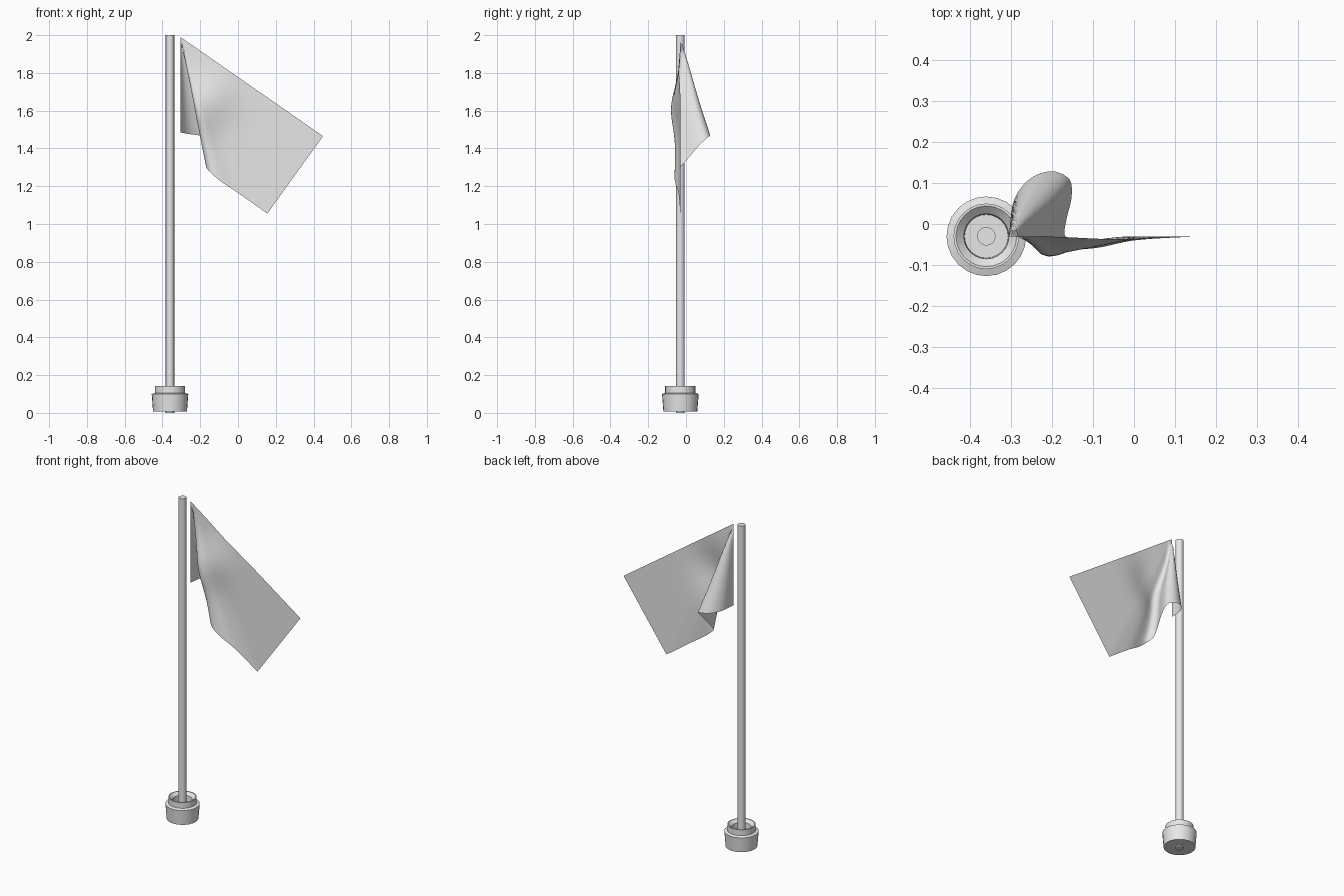
import bpy, bmesh, math
from mathutils import Vector

if "Cube" in bpy.data.objects:
    bpy.data.objects.remove(bpy.data.objects["Cube"])

grey = bpy.data.materials.new("light grey")
grey.diffuse_color = (0.8, 0.8, 0.8, 1)
grey.use_nodes = True
grey.node_tree.nodes["Principled BSDF"].inputs["Base Color"].default_value = grey.diffuse_color
CX, CY = -0.36, -0.03


def finish(name, bm, angle=35):
    me = bpy.data.meshes.new(name)
    bm.to_mesh(me)
    bm.free()
    ob = bpy.data.objects.new(name, me)
    bpy.context.collection.objects.link(ob)
    me.materials.append(grey)
    bpy.ops.object.select_all(action='DESELECT')
    ob.select_set(True)
    bpy.context.view_layer.objects.active = ob
    bpy.ops.object.shade_smooth_by_angle(angle=math.radians(angle))
    return ob


def lathe(name, profile, n):
    """Spin (radius, z) points round the pole axis, capping both ends."""
    bm = bmesh.new()
    rings = [[bm.verts.new((CX + r * math.cos(2 * math.pi * i / n),
                            CY + r * math.sin(2 * math.pi * i / n), z))
              for i in range(n)] for r, z in profile]
    for a, b in zip(rings, rings[1:]):
        for i in range(n):
            j = (i + 1) % n
            bm.faces.new((a[i], a[j], b[j], b[i]))
    bm.faces.new(rings[0][::-1])
    bm.faces.new(rings[-1])
    return finish(name, bm)


# Pole and its weighted base with a funnel-shaped collar
lathe("pole", [(0.0225, 0), (0.0225, 2.0)], 20)
lathe("base", [(0.09, 0.008), (0.097, 0.1), (0.08, 0.106), (0.08, 0.142),
               (0.074, 0.142), (0.055, 0.125), (0.053, 0.09)], 24)

# Flag: a limp sheet fanning out from its top hoist corner
L, H = 0.92, 0.51
apex = Vector((-0.305, CY, 1.99))
top_end = Vector((0.45, -0.03, 1.465))
low_end = Vector((0.155, -0.03, 1.055))
hem = [(-0.305, -0.03, 1.485), (-0.292, 0.06, 1.482), (-0.252, 0.112, 1.475),
       (-0.2, 0.13, 1.468), (-0.158, 0.112, 1.455), (-0.152, 0.07, 1.415),
       (-0.165, 0.01, 1.345), (-0.168, -0.03, 1.30), (-0.14, -0.058, 1.268),
       (-0.09, -0.058, 1.225), (0.0, -0.04, 1.165), (0.155, -0.03, 1.055)]
hem = [Vector(p) for p in hem]
run = [0]
for p, q in zip(hem, hem[1:]):
    run.append(run[-1] + (q - p).length)
run = [r * L / run[-1] for r in run]


def hem_at(s):
    """Smooth curve along the bottom edge."""
    n = len(hem) - 1
    k = max(i for i in range(n) if run[i] <= s + 1e-9)
    t = (s - run[k]) / (run[k + 1] - run[k])

    def slope(i):
        a, b = max(i - 1, 0), min(i + 1, n)
        return (hem[b] - hem[a]) / (run[b] - run[a])
    d = run[k + 1] - run[k]
    return (hem[k] * (2 * t**3 - 3 * t**2 + 1) + slope(k) * d * (t**3 - 2 * t**2 + t)
            + hem[k + 1] * (3 * t**2 - 2 * t**3) + slope(k + 1) * d * (t**3 - t**2))


def flag_point(s, t):
    if s < 1e-6 and t < 1e-6:
        return apex.copy()
    if s * H <= t * L:                       # ray leaves through the bottom hem
        f = t / H
        p = apex + f * (hem_at(min(s / f, L)) - apex)
    else:                                    # ray leaves through the fly edge
        f = s / L
        p = apex + f * (top_end.lerp(low_end, t / f / H) - apex)
    # soft forward belly beside the fold
    g = math.exp(-((s - 0.31) / 0.13) ** 2 - ((t - 0.22) / 0.17) ** 2)
    p.y -= 0.036 * g
    return p


NU, NV = 48, 24
bm = bmesh.new()
grid = [[bm.verts.new(flag_point(L * i / NU, H * j / NV)) for j in range(NV + 1)]
        for i in range(NU + 1)]
for i in range(NU):
    for j in range(NV):
        bm.faces.new((grid[i][j], grid[i][j + 1], grid[i + 1][j + 1], grid[i + 1][j]))
finish("flag", bm, 80)
